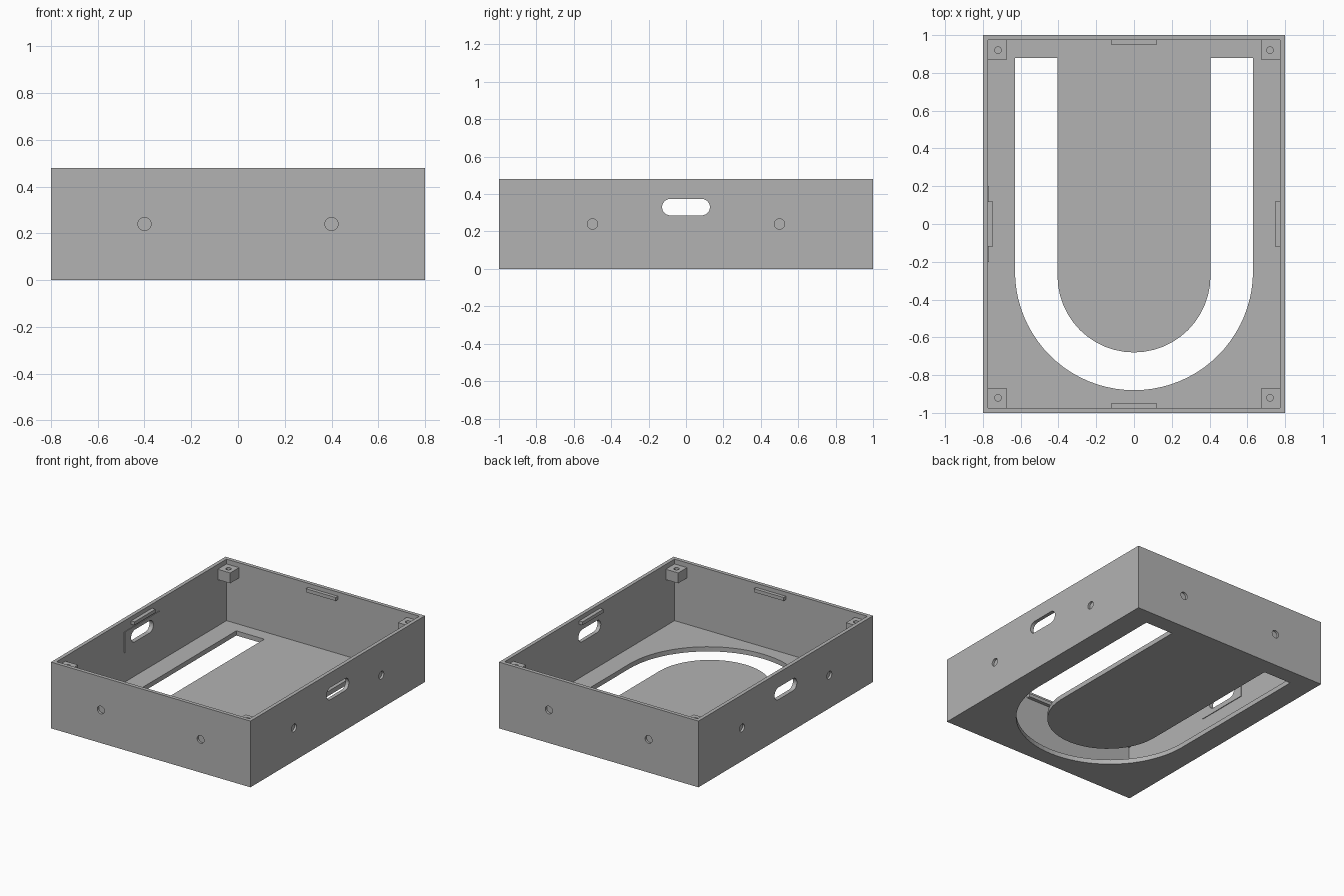
import bpy, bmesh, math
from mathutils import Matrix

cube = bpy.data.objects.get("Cube")
if cube:
    bpy.data.objects.remove(cube, do_unlink=True)

grey = bpy.data.materials.new("plain_grey")
grey.use_nodes = True
colour = (0.45, 0.45, 0.45, 1)
grey.diffuse_color = colour
grey.node_tree.nodes["Principled BSDF"].inputs["Base Color"].default_value = colour

HX, HY, TOP = 0.8, 1.0, 0.48     # outer half sizes and height
WALL, FLOOR = 0.027, 0.034
IX, IY = HX - WALL, HY - WALL    # inner half sizes


def prism(name, outline, low, high, frame=Matrix()):
    """Extrude a closed 2D outline between two heights, then place it."""
    bm = bmesh.new()
    face = bm.faces.new([bm.verts.new((x, y, low)) for x, y in outline])
    ext = bmesh.ops.extrude_face_region(bm, geom=[face])
    verts = [v for v in ext["geom"] if isinstance(v, bmesh.types.BMVert)]
    bmesh.ops.translate(bm, verts=verts, vec=(0, 0, high - low))
    bmesh.ops.recalc_face_normals(bm, faces=bm.faces)
    bm.transform(frame)
    mesh = bpy.data.meshes.new(name)
    bm.to_mesh(mesh)
    bm.free()
    mesh.materials.append(grey)
    obj = bpy.data.objects.new(name, mesh)
    bpy.context.collection.objects.link(obj)
    return obj


def box(name, x0, x1, y0, y1, z0, z1):
    return prism(name, [(x0, y0), (x1, y0), (x1, y1), (x0, y1)], z0, z1)


def arc(cx, cy, r, start, end, steps):
    angles = [math.radians(start + (end - start) * i / steps) for i in range(steps + 1)]
    return [(cx + r * math.cos(a), cy + r * math.sin(a)) for a in angles]


def circle(cx, cy, r):
    return arc(cx, cy, r, 0, 360, 24)[:-1]


def cut(target, cutter):
    cutter.hide_render = True
    mod = target.modifiers.new("cut", "BOOLEAN")
    mod.operation, mod.solver, mod.object = "DIFFERENCE", "EXACT", cutter
    bpy.context.view_layer.objects.active = target
    bpy.ops.object.modifier_apply(modifier=mod.name)
    bpy.data.objects.remove(cutter, do_unlink=True)


# Open tray
tray = box("tray", -HX, HX, -HY, HY, 0, TOP)
cut(tray, box("cavity", -IX, IX, -IY, IY, FLOOR, TOP + 0.1))

# U-shaped opening in the floor
outer = [(-0.63, 0.88)] + arc(0, -0.25, 0.63, 180, 360, 40) + [(0.63, 0.88)]
inner = [(0.405, 0.88)] + arc(0, -0.275, 0.405, 360, 180, 24) + [(-0.405, 0.88)]
cut(tray, prism("floor_cutter", outer + inner, -0.1, FLOOR + 0.05))

# Thin pad inside the right wall, around its handle slot
pad = box("wall_pad", -IX - 0.003, -IX + 0.005, -0.2, 0.2, 0.25, 0.40)

# Handle slots through both long walls; outline axes map to y and z
side = Matrix(((0, 0, 1, 0), (1, 0, 0, 0), (0, 1, 0, 0), (0, 0, 0, 1)))
slot = arc(0.084, 0.33, 0.044, -90, 90, 12) + arc(-0.084, 0.33, 0.044, 90, 270, 12)
for part in (tray, pad):
    cut(part, prism("slot_cutter", slot, -1, 1, side))

# Shallow round recesses on all four outer walls
front = Matrix(((1, 0, 0, 0), (0, 0, 1, 0), (0, 1, 0, 0), (0, 0, 0, 1)))
DEPTH = 0.016
for frame, half, offset in ((side, HX, 0.5), (front, HY, 0.4)):
    for s in (-1, 1):
        low, high = sorted((s * (half - DEPTH), s * (half + 0.05)))
        for t in (-1, 1):
            c = prism("recess_cutter", circle(t * offset, 0.24, 0.028), low, high, frame)
            # keep cutter normals outward after the mirrored frame
            bm = bmesh.new()
            bm.from_mesh(c.data)
            bmesh.ops.recalc_face_normals(bm, faces=bm.faces)
            bm.to_mesh(c.data)
            bm.free()
            cut(tray, c)

# Corner screw blocks
for sx, xname in ((-1, "right"), (1, "left")):
    for sy, yname in ((-1, "front"), (1, "back")):
        xs = sorted((sx * 0.673, sx * (IX + 0.004)))
        ys = sorted((sy * 0.872, sy * (IY + 0.004)))
        block = box(f"{yname}_{xname}_screw_block", *xs, *ys, 0.37, 0.445)
        cut(block, prism("screw_cutter", circle(sx * 0.72, sy * 0.92, 0.018), 0.3, 0.5))

# Snap ridges near the top of each wall
for s, xname, yname in ((-1, "right", "front"), (1, "left", "back")):
    a, b = sorted((s * (IX - 0.027), s * (IX + 0.004)))
    box(f"{xname}_snap_ridge", a, b, -0.12, 0.12, 0.425, 0.45)
    a, b = sorted((s * (IY - 0.025), s * (IY + 0.004)))
    box(f"{yname}_snap_ridge", -0.12, 0.12, a, b, 0.425, 0.45)
